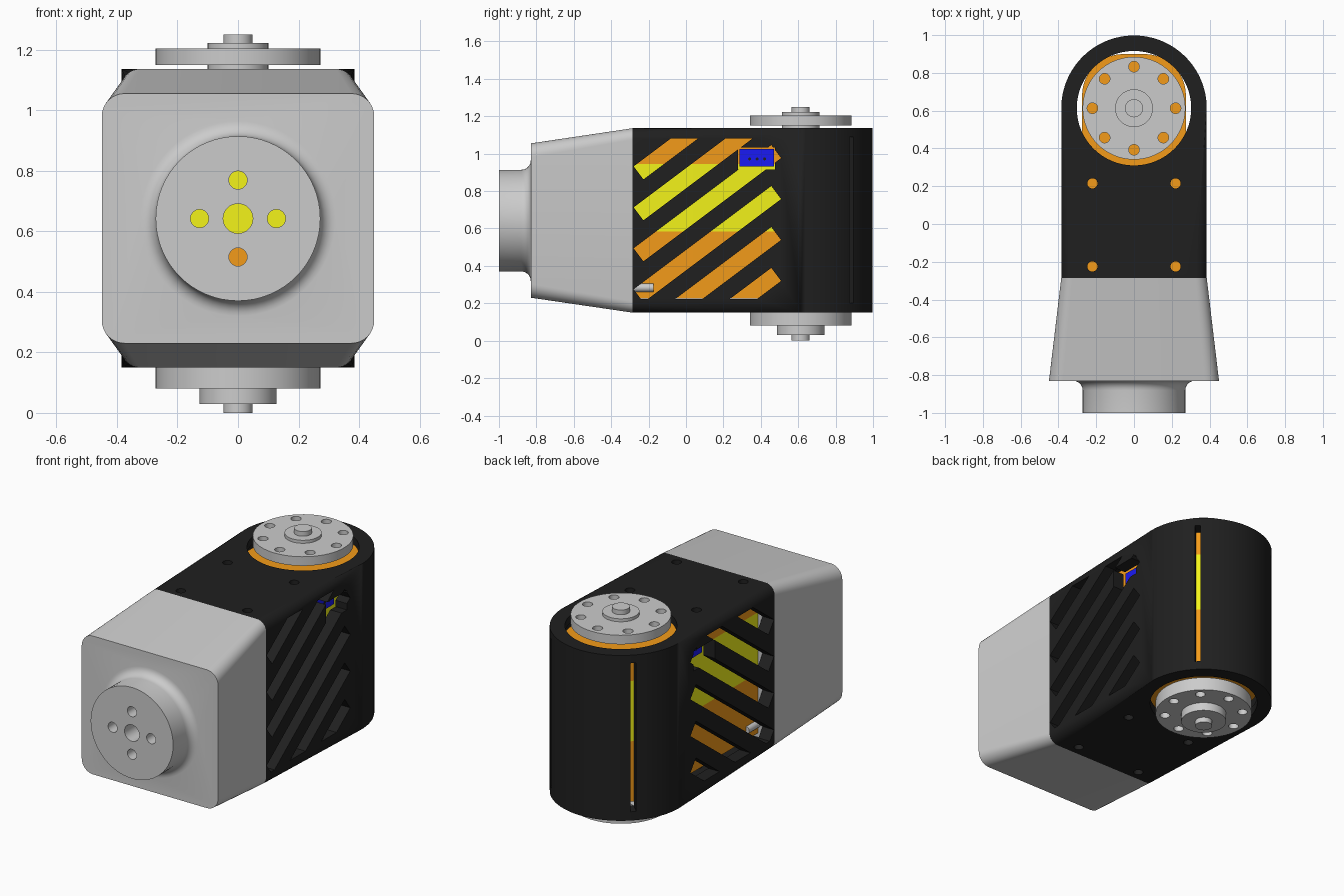
import bpy, bmesh, math
from mathutils import Matrix

if "Cube" in bpy.data.objects:
    bpy.data.objects.remove(bpy.data.objects["Cube"])

CY, CZ = 0.613, 0.642   # output axis (y) and front flange axis (z)


def material(name, rgb):
    m = bpy.data.materials.new(name)
    m.diffuse_color = (*rgb, 1)
    m.use_nodes = True
    m.node_tree.nodes["Principled BSDF"].inputs["Base Color"].default_value = m.diffuse_color
    return m


BLACK = material("black", (0.014, 0.014, 0.014))
ORANGE = material("orange", (0.9, 0.33, 0.01))
YELLOW = material("yellow", (0.9, 0.9, 0.01))
BLUE = material("blue", (0.01, 0.01, 0.9))


def finish(bm, name, mat=None):
    bmesh.ops.recalc_face_normals(bm, faces=bm.faces)
    me = bpy.data.meshes.new(name)
    bm.to_mesh(me)
    bm.free()
    ob = bpy.data.objects.new(name, me)
    bpy.context.collection.objects.link(ob)
    if mat:
        me.materials.append(mat)
    return ob


def add_loft(bm, *rings):
    loops = [[bm.verts.new(p) for p in r] for r in rings]
    n = len(loops[0])
    for a, b in zip(loops, loops[1:]):
        for i in range(n):
            j = (i + 1) % n
            bm.faces.new((a[i], a[j], b[j], b[i]))
    bm.faces.new(loops[0])
    bm.faces.new(loops[-1])


def add_prism(bm, pts, a, b, axis="z"):
    place = {"z": lambda u, v, h: (u, v, h),
             "x": lambda u, v, h: (h, u, v),
             "y": lambda u, v, h: (u, h, v)}[axis]
    add_loft(bm, [place(u, v, a) for u, v in pts], [place(u, v, b) for u, v in pts])


def prisms(name, profiles, a, b, axis="z", mat=None):
    bm = bmesh.new()
    for pts in profiles:
        add_prism(bm, pts, a, b, axis)
    return finish(bm, name, mat)


def arc(cx, cy, r, a0, a1, n):
    return [(cx + r * math.cos(math.radians(a0 + (a1 - a0) * i / n)),
             cy + r * math.sin(math.radians(a0 + (a1 - a0) * i / n))) for i in range(n + 1)]


def circle(cx, cy, r, n=24):
    return arc(cx, cy, r, 0, 360, n)[:-1]


def rect(u0, v0, u1, v1):
    return [(u0, v0), (u1, v0), (u1, v1), (u0, v1)]


def stadium(r, y0):
    return [(-r, y0), (r, y0)] + arc(0, CY, r, 0, 180, 48)


def lathe(name, profile, matrix, n=64):
    bm = bmesh.new()
    add_loft(bm, *[[(r * math.cos(math.tau * i / n), r * math.sin(math.tau * i / n), h)
                    for i in range(n)] for r, h in profile])
    bm.transform(matrix)
    return finish(bm, name)


def boolean(ob, tool, op="DIFFERENCE"):
    m = ob.modifiers.new("b", "BOOLEAN")
    m.object, m.operation, m.solver = tool, op, "EXACT"
    bpy.context.view_layer.objects.active = ob
    bpy.ops.object.modifier_apply(modifier=m.name)
    bpy.data.objects.remove(tool)


# Black outer shell with rounded rear end and filleted rims
bm = bmesh.new()
add_prism(bm, stadium(0.385, -0.285), 0.15, 1.136)
rims = [e for e in bm.edges if abs(e.verts[0].co.z - e.verts[1].co.z) < 1e-5
        and not all(v.co.y < -0.28 for v in e.verts)]
bmesh.ops.bevel(bm, geom=rims, offset=0.06, segments=5, profile=0.5,
                affect="EDGES", clamp_overlap=False)
shell = finish(bm, "outer_shell", BLACK)
boolean(shell, prisms("cavity", [stadium(0.31, -0.4)], 0.2, 1.09))
boolean(shell, prisms("axis_opening", [circle(0, CY, 0.303, 64)], 0, 1.3))
boolean(shell, prisms("screw_holes", [circle(x, y, 0.027) for x in (-0.22, 0.22)
                                      for y in (-0.225, 0.215)], 0, 1.3))

# Diagonal ventilation slots through both sides
slots = []
for k in range(-2, 5):
    y, z = -0.28, 0.275 + 0.219 * k
    L, W = 0.92, 0.087
    slots.append([(y, z), (y + 0.8 * L, z + 0.6 * L),
                  (y + 0.8 * L + 0.6 * W, z + 0.6 * L - 0.8 * W), (y + 0.6 * W, z - 0.8 * W)])
slot_tool = prisms("slots", slots, -0.5, 0.5, "x")
boolean(slot_tool, prisms("window", [rect(-0.3, 0.222, 0.522, 1.08)], -0.6, 0.6, "x"), "INTERSECT")
boolean(shell, slot_tool)
boolean(shell, prisms("connector_window", [rect(0.278, 0.915, 0.477, 1.032)], -0.5, 0.5, "x"))

# Thin vertical slits on the rear curve
slits = []
for a in (45, 135):
    c, s = math.cos(math.radians(a)), math.sin(math.radians(a))
    slits.append([(c * r - s * t, CY + s * r + c * t)
                  for r, t in ((0.25, -0.016), (0.45, -0.016), (0.45, 0.016), (0.25, 0.016))])
boolean(shell, prisms("slits", slits, 0.202, 1.088))

# Motor body in three coloured layers
body = ([(-0.275, -0.284), (0.275, -0.284)] + arc(0.055, 0.68, 0.22, 0, 90, 10)
        + arc(-0.055, 0.68, 0.22, 90, 180, 10))
motor = [prisms("motor_base", [body], 0.225, 0.585, "z", ORANGE),
         prisms("motor_middle", [body], 0.585, 0.945, "z", YELLOW),
         prisms("motor_cap", [body], 0.945, 1.088, "z", ORANGE)]

# Cable connectors with pins, and mounting screws, on both sides
for s, side in ((1, "right"), (-1, "left")):
    prisms(side + "_connector", [rect(0.287, 0.932, 0.47, 1.024)], s * 0.26, s * 0.305, "x", BLUE)
    prisms(side + "_connector_pins", [circle(y, 0.972, 0.008, 10) for y in (0.34, 0.38, 0.42)],
           s * 0.29, s * 0.308, "x", BLACK)
    prisms(side + "_mount_screw", [circle(s * 0.272, 0.283, 0.023, 16)], -0.284, -0.175, "y")


# Grey tapered adapter with round front flange
def rounded_rect(hx, z0, z1, r, y):
    pts = []
    for cx, cz, a in ((hx - r, z1 - r, 0), (r - hx, z1 - r, 90),
                      (r - hx, z0 + r, 180), (hx - r, z0 + r, 270)):
        pts += arc(cx, cz, r, a, a + 90, 8)
    return [(x, y, z) for x, z in pts]


bm = bmesh.new()
add_loft(bm, rounded_rect(0.45, 0.23, 1.055, 0.075, -0.83),
         rounded_rect(0.385, 0.15, 1.136, 0.06, -0.285))
adapter = finish(bm, "tapered_adapter")
fillet = [(0.322 + 0.05 * math.cos(math.radians(a)), 0.88 + 0.05 * math.sin(math.radians(a)))
          for a in range(180, 271, 15)]
flange = lathe("flange", [(0.272, 1.0)] + fillet + [(0.322, 0.75)],
               Matrix.Translation((0, 0, CZ)) @ Matrix.Rotation(math.pi / 2, 4, "X"))
boolean(adapter, flange, "UNION")
bolts = [circle(0, CZ, 0.049, 32)] + [circle(x, CZ + z, 0.03) for x, z in
                                      ((0.127, 0), (-0.127, 0), (0, 0.127), (0, -0.127))]
boolean(adapter, prisms("bolt_holes", bolts, -1.1, -0.2, "y"))

# Output discs above and below, each with a ring of eight holes
axis = Matrix.Translation((0, CY, 0))
discs = [lathe("top_disc", [(0.1, 1.07), (0.1, 1.15), (0.272, 1.15), (0.272, 1.204), (0.1, 1.204),
                            (0.1, 1.222), (0.048, 1.222), (0.048, 1.25)], axis),
         lathe("bottom_disc", [(0.048, 0), (0.048, 0.03), (0.127, 0.03), (0.127, 0.08),
                               (0.272, 0.08), (0.272, 0.16), (0.127, 0.16), (0.127, 0.25)], axis)]
for disc in discs:
    ring = [circle(0.22 * math.cos(k * math.pi / 4), CY + 0.22 * math.sin(k * math.pi / 4), 0.028)
            for k in range(8)]
    boolean(disc, prisms("disc_holes", ring, -0.1, 1.4))

# Smooth shading with sharp edges kept
bpy.ops.object.select_all(action="SELECT")
bpy.context.view_layer.objects.active = shell
bpy.ops.object.shade_smooth_by_angle(angle=math.radians(30))
